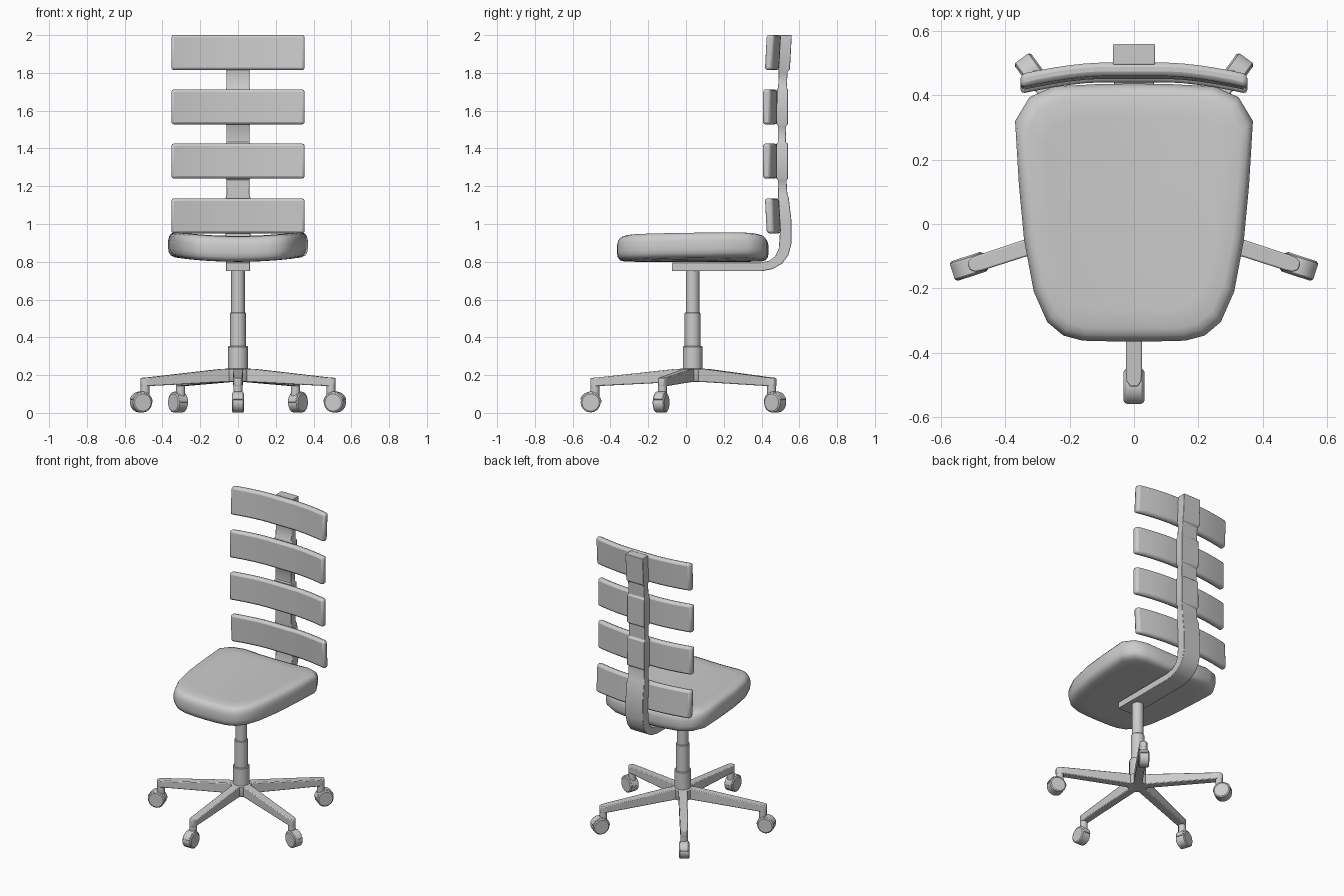
import bpy, bmesh, math
from mathutils import Vector, Matrix

if "Cube" in bpy.data.objects:
    bpy.data.objects.remove(bpy.data.objects["Cube"])

BASE_Y = 0.035


def finish(name, bm, bevel=0, angle=35):
    bmesh.ops.recalc_face_normals(bm, faces=bm.faces)
    me = bpy.data.meshes.new(name)
    bm.to_mesh(me)
    bm.free()
    ob = bpy.data.objects.new(name, me)
    bpy.context.collection.objects.link(ob)
    bpy.ops.object.select_all(action='DESELECT')
    bpy.context.view_layer.objects.active = ob
    ob.select_set(True)
    if bevel:
        m = ob.modifiers.new("bevel", 'BEVEL')
        m.width, m.segments, m.limit_method = bevel, 2, 'ANGLE'
        m.angle_limit = math.radians(40)
    bpy.ops.object.shade_smooth_by_angle(angle=math.radians(angle))
    return ob


def loft(rings, cap=True):
    bm = bmesh.new()
    vs = [[bm.verts.new(p) for p in r] for r in rings]
    n = len(rings[0])
    for a, b in zip(vs, vs[1:]):
        for i in range(n):
            bm.faces.new((a[i], a[(i + 1) % n], b[(i + 1) % n], b[i]))
    if cap:
        bm.faces.new(vs[0])
        bm.faces.new(vs[-1])
    return bm


def turned(name, profile, sides, matrix=Matrix(), angle=35):
    rings = [[(r * math.cos(2 * math.pi * i / sides), r * math.sin(2 * math.pi * i / sides), z)
              for i in range(sides)] for r, z in profile]
    bm = loft(rings)
    bm.transform(matrix)
    return finish(name, bm, angle=angle)


# Seat: rounded trapezoid outline lofted through height, sides dished upward
half = [(0, -.365), (.08, -.365), (.16, -.363), (.22, -.347), (.27, -.305), (.312, -.21),
        (.342, -.05), (.358, .12), (.37, .32), (.325, .395), (.25, .428), (.12, .435), (0, .437)]
outline = half + [(-x, y) for x, y in half[-2:0:-1]]
layers = [(.02, .80), (.4, .80), (.75, .80), (.9, .801), (.96, .808), (.99, .823), (1, .845),
          (1, .885), (.985, .91), (.955, .925), (.9, .934), (.75, .936), (.4, .936), (.02, .936)]
rings = []
for s, z in layers:
    rings.append([(x * s, .035 + (y - .035) * s, z + .027 * (x * s / .37) ** 2) for x, y in outline])
finish("seat", loft(rings), angle=50)

# Back slats: four curved, slightly tilted pads
for k, (z0, y_end, lean) in enumerate([(.95, .415, -.01), (1.24, .405, 0),
                                       (1.527, .405, 0), (1.815, .415, .01)]):
    rings = []
    for i in range(15):
        x = -.353 + .706 * i / 14
        y = y_end + .036 * (1 - max(0, (abs(x) - .1) / .253) ** 1.6)
        lo, hi = max(0, -lean), max(0, lean)
        rings.append([(x, y + lo, z0), (x, y + hi, z0 + .186),
                      (x, y + hi + .042, z0 + .186), (x, y + lo + .042, z0)])
    finish(f"back_slat_{k + 1}", loft(rings), bevel=.014)

# Spine: bent bar under the seat rising behind the slats (inner y,z / outer y,z / half width)
stations = [(-.075, .795, -.075, .75, .063), (.39, .795, .40, .75, .063),
            (.44, .805, .46, .762, .063), (.473, .83, .508, .79, .063),
            (.491, .87, .542, .835, .063), (.497, .95, .559, .90, .065),
            (.495, 1.02, .558, 1.02, .065), (.487, 1.14, .544, 1.14, .065),
            (.487, 1.155, .537, 1.155, .06), (.486, 1.232, .532, 1.232, .06),
            (.48, 1.24, .541, 1.24, .065), (.48, 1.425, .54, 1.425, .065),
            (.486, 1.433, .528, 1.433, .06), (.486, 1.52, .53, 1.52, .06),
            (.48, 1.53, .541, 1.53, .065), (.482, 1.713, .541, 1.713, .065),
            (.488, 1.722, .533, 1.722, .06), (.49, 1.808, .538, 1.808, .06),
            (.488, 1.818, .55, 1.818, .065), (.496, 2.0, .56, 2.0, .065)]
finish("spine", loft([[(-w, a, b), (w, a, b), (w, c, d), (-w, c, d)]
                      for a, b, c, d, w in stations]), bevel=.003)

# Gas lift column and hub
turned("column", [(.06, .165), (.064, .172), (.064, .23), (.052, .236), (.052, .35), (.049, .353),
                  (.042, .353), (.042, .528), (.039, .532), (.036, .532), (.036, .77)],
       24, Matrix.Translation((0, BASE_Y, 0)))

# Five-star base: arm, pin, hood and wheel per leg, each radiating along local +x
for k in range(5):
    M = Matrix.Translation((0, BASE_Y, 0)) @ Matrix.Rotation(math.radians(-90 + 72 * k), 4, 'Z')
    rings = [[(x, -w, lo), (x, w, lo), (x, w, hi), (x, -w, hi)] for x, w, lo, hi in
             [(.02, .027, .165, .235), (.09, .027, .163, .233), (.5, .025, .142, .188),
              (.525, .023, .141, .186), (.541, .012, .141, .185)]]
    bm = loft(rings)
    bm.transform(M)
    finish(f"base_arm_{k + 1}", bm, bevel=.005)
    turned(f"caster_pin_{k + 1}", [(.024, .07), (.024, .15)], 12,
           M @ Matrix.Translation((.517, 0, 0)))
    axle = M @ Matrix.Translation((.54, 0, .055)) @ Matrix.Rotation(math.pi / 2, 4, 'X')
    turned(f"caster_wheel_{k + 1}", [(.046, -.032), (.053, -.027), (.053, .027), (.046, .032)],
           16, axle)
    # hood: half shell over the wheel
    arc = [math.radians(15 + 15 * i) for i in range(12)]
    prof = [(.058 * math.cos(a), .058 * math.sin(a)) for a in arc]
    bm = loft([[(u, v, w) for u, v in prof] for w in (-.026, .026)])
    bm.transform(axle)
    finish(f"caster_hood_{k + 1}", bm, bevel=.004)
